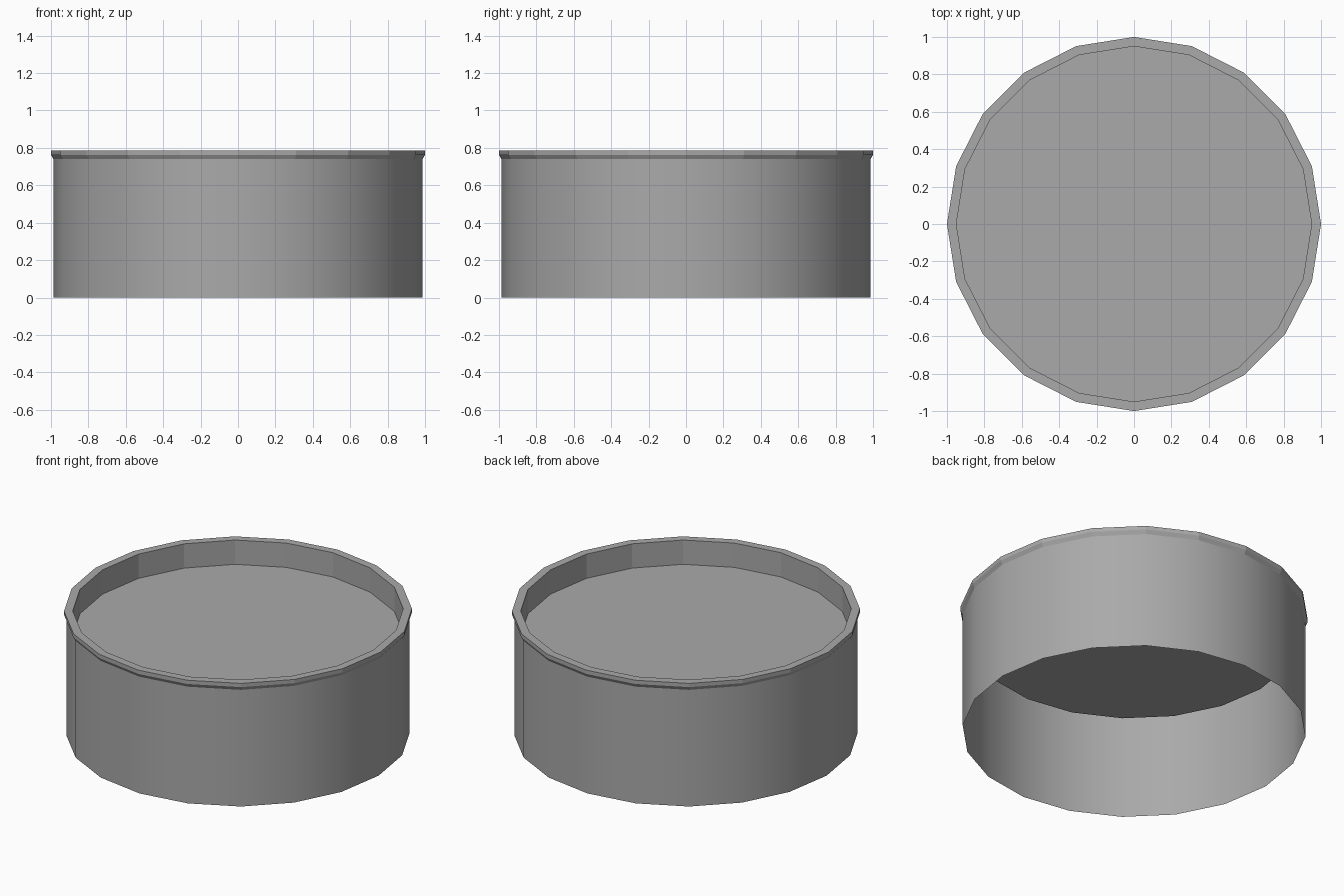
import bpy
import bmesh
from math import cos, sin, tau, radians

SIDES = 20

cube = bpy.data.objects.get("Cube")
if cube:
    bpy.data.objects.remove(cube, do_unlink=True)

grey = bpy.data.materials.new("mid grey")
grey.use_nodes = True
grey.diffuse_color = (0.4, 0.4, 0.4, 1)
grey.node_tree.nodes["Principled BSDF"].inputs["Base Color"].default_value = grey.diffuse_color


def revolve(name, profile, cap_last=False, smooth=False):
    """Sweep (radius, height) points around z; going up gives outward faces."""
    bm = bmesh.new()
    rings = [[bm.verts.new((r * cos(tau * i / SIDES), r * sin(tau * i / SIDES), z))
              for i in range(SIDES)] for r, z in profile]
    for low, high in zip(rings, rings[1:]):
        for i in range(SIDES):
            j = (i + 1) % SIDES
            bm.faces.new((low[i], low[j], high[j], high[i]))
    if cap_last:
        bm.faces.new(rings[-1])
    mesh = bpy.data.meshes.new(name)
    bm.to_mesh(mesh)
    bm.free()
    mesh.materials.append(grey)
    obj = bpy.data.objects.new(name, mesh)
    bpy.context.collection.objects.link(obj)
    if smooth:
        bpy.ops.object.select_all(action="DESELECT")
        obj.select_set(True)
        bpy.context.view_layer.objects.active = obj
        bpy.ops.object.shade_smooth_by_angle(angle=radians(30))
    return obj


# Thin outer wall, open underneath
revolve("outer_wall", [(0.987, 0), (0.987, 0.74)], smooth=True)

# Flared lip with a flat top
revolve("rim_lip", [(0.987, 0.74), (1, 0.763), (1, 0.787), (0.95, 0.787)])

# Recessed inner wall and the floor closing it
revolve("recessed_floor", [(0.95, 0.787), (0.95, 0.633)], cap_last=True)
